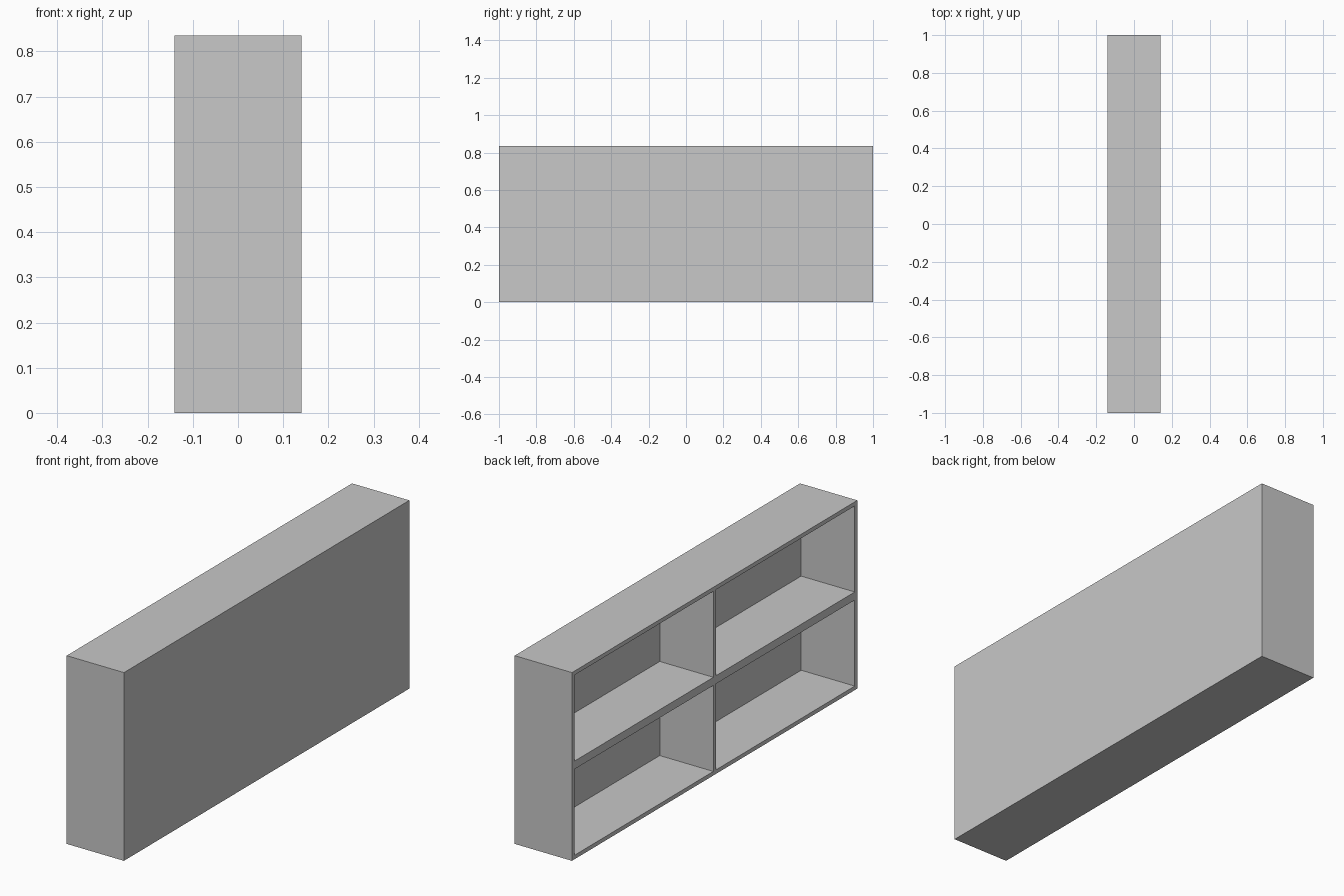
import bpy
import bmesh
from mathutils import Vector

# Remove the default cube only
default = bpy.data.objects.get("Cube")
if default:
    bpy.data.objects.remove(default, do_unlink=True)

DEPTH, LENGTH, HEIGHT = 0.281, 2.0, 0.835
BOARD = 0.018                      # thickness of every panel
MID = HEIGHT / 2                   # two stacked tiers, so the middle shelf is double

grey = bpy.data.materials.new("light_grey")
grey.use_nodes = True
colour = (0.58, 0.58, 0.58, 1)
grey.diffuse_color = colour
grey.node_tree.nodes["Principled BSDF"].inputs["Base Color"].default_value = colour

# Compartment spans along the length and the height
inner = LENGTH / 2 - BOARD
spans_y = [(-inner, -BOARD / 2), (BOARD / 2, inner)]
spans_z = [(BOARD, MID - BOARD), (MID + BOARD, HEIGHT - BOARD)]


def open_side(bm):
    return [f for f in bm.faces if f.normal.x < -0.9]


def cut(bm, axis, position):
    """Slice only the open side across the given axis."""
    faces = open_side(bm)
    edges = {e for f in faces for e in f.edges}
    verts = {v for f in faces for v in f.verts}
    normal = Vector((0, 0, 0))
    normal[axis] = 1
    bmesh.ops.bisect_plane(bm, geom=list(verts) + list(edges) + faces,
                           plane_co=normal * position, plane_no=normal)
    bm.normal_update()


def within(value, spans):
    return any(low < value < high for low, high in spans)


# Outer block of the shelf unit
bm = bmesh.new()
bmesh.ops.create_cube(bm, size=1)
bmesh.ops.scale(bm, vec=(DEPTH, LENGTH, HEIGHT), verts=bm.verts)
bmesh.ops.translate(bm, vec=(0, 0, MID), verts=bm.verts)
bm.normal_update()

# Outline the compartments on the open side, then push them in to the back panel
for axis, spans in ((1, spans_y), (2, spans_z)):
    for span in spans:
        for position in span:
            cut(bm, axis, position)

openings = []
for face in open_side(bm):
    centre = face.calc_center_median()
    if within(centre.y, spans_y) and within(centre.z, spans_z):
        openings.append(face)
bmesh.ops.inset_individual(bm, faces=openings, thickness=0, depth=BOARD - DEPTH)
bm.normal_update()

mesh = bpy.data.meshes.new("shelf_unit")
bm.to_mesh(mesh)
bm.free()
mesh.materials.append(grey)
shelf_unit = bpy.data.objects.new("shelf_unit", mesh)
bpy.context.collection.objects.link(shelf_unit)
